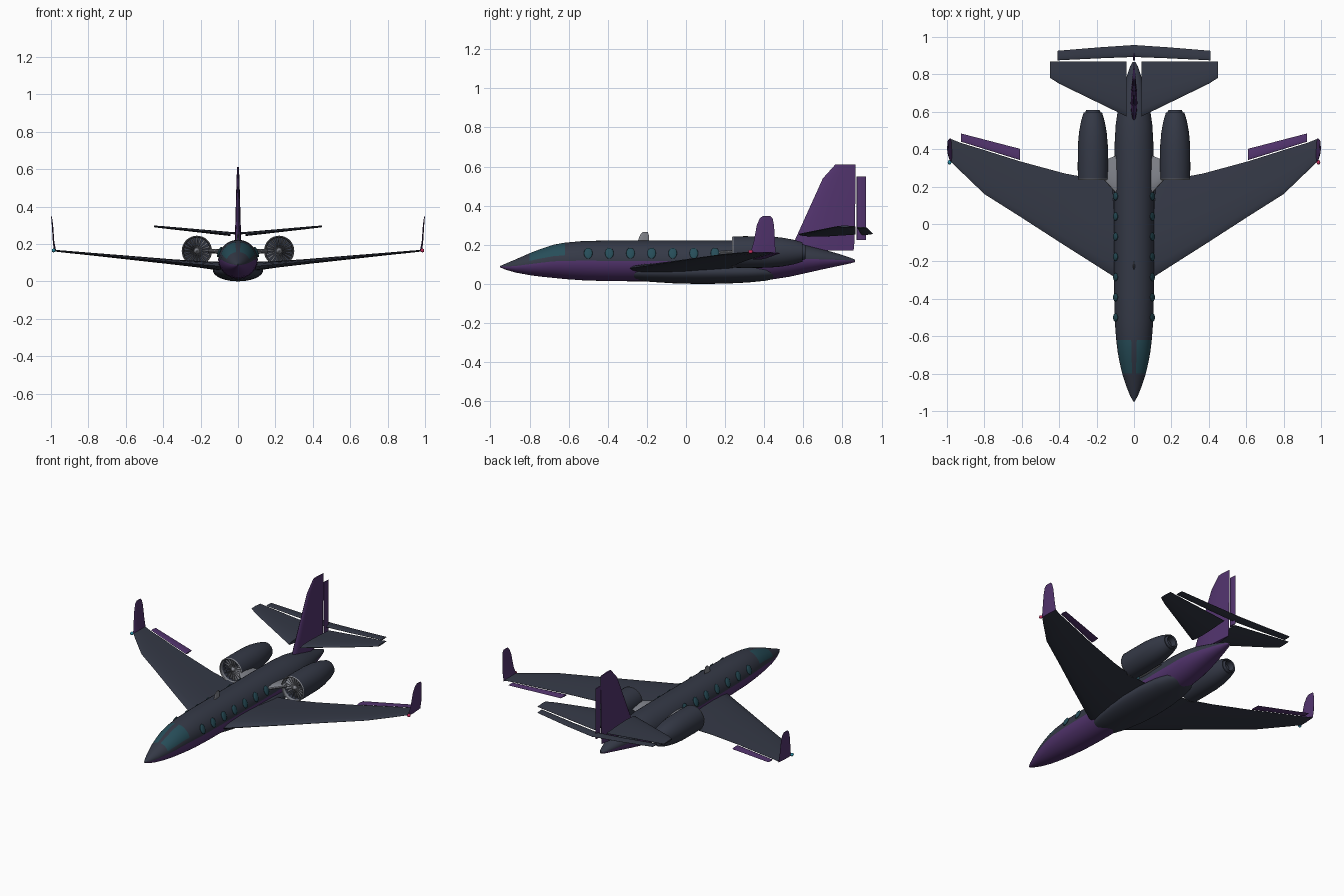
import bpy, math
from mathutils import Vector, Matrix

if "Cube" in bpy.data.objects:
    bpy.data.objects.remove(bpy.data.objects["Cube"])


def mat(name, *rgb):
    m = bpy.data.materials.new(name)
    m.diffuse_color = (*rgb, 1)
    m.use_nodes = True
    m.node_tree.nodes["Principled BSDF"].inputs["Base Color"].default_value = m.diffuse_color
    return m


SLATE = mat("slate", 0.035, 0.041, 0.062)
PURPLE = mat("purple", 0.085, 0.034, 0.155)
TEAL = mat("teal_glass", 0.02, 0.075, 0.10)
METAL = mat("metal", 0.22, 0.23, 0.26)
RED = mat("red_light", 0.6, 0.03, 0.12)
CYAN = mat("cyan_light", 0.03, 0.3, 0.42)


def make(name, verts, faces, material=None, mirror=False, smooth=True):
    me = bpy.data.meshes.new(name)
    me.from_pydata([tuple(v) for v in verts], [], faces)
    ob = bpy.data.objects.new(name, me)
    bpy.context.collection.objects.link(ob)
    if material:
        me.materials.append(material)
    bpy.context.view_layer.objects.active = ob
    bpy.ops.object.select_all(action='DESELECT')
    ob.select_set(True)
    bpy.ops.object.mode_set(mode='EDIT')
    bpy.ops.mesh.select_all(action='SELECT')
    bpy.ops.mesh.normals_make_consistent(inside=False)
    bpy.ops.object.mode_set(mode='OBJECT')
    if smooth:
        bpy.ops.object.shade_smooth_by_angle(angle=math.radians(35))
    if mirror:
        ob.modifiers.new("Mirror", 'MIRROR').use_mirror_merge = False
    return ob


def loft(name, rings, material=None, mirror=False, caps=True):
    n, k = len(rings[0]), len(rings)
    faces = [(r * n + i, r * n + (i + 1) % n, (r + 1) * n + (i + 1) % n, (r + 1) * n + i)
             for r in range(k - 1) for i in range(n)]
    if caps:
        faces += [tuple(range(n)), tuple(range((k - 1) * n, k * n))]
    return make(name, [p for r in rings for p in r], faces, material, mirror)


FOIL = [(0, 0), (.03, .45), (.12, .8), (.3, 1), (.5, .9), (.75, .5), (1, .06)]


def surface(name, sections, material, mirror=True, upright=False):
    """Sections: span, leading y, trailing y, offset, thickness."""
    rings = []
    for s, le, te, off, th in sections:
        prof = [(f, h) for f, h in FOIL] + [(f, -h) for f, h in FOIL[:0:-1]]
        pts = [(le + (te - le) * f, off + h * th / 2) for f, h in prof]
        rings.append([(o, y, s) if upright else (s, y, o) for y, o in pts])
    return loft(name, rings, material, mirror)


def ring(y, z, rx, rz, n=40, x=0):
    return [(x + rx * math.cos(2 * math.pi * i / n), y, z + rz * math.sin(2 * math.pi * i / n))
            for i in range(n)]


def revolve(name, profile, material, x=.22, z=.163, n=32, caps=False):
    return loft(name, [ring(y, z, r, r, n, x) for y, r in profile], material, True, caps)


# Fuselage: y, bottom, top, half width
body = [(-.95, .085, .092, .003), (-.92, .072, .105, .02), (-.87, .058, .126, .04),
        (-.80, .045, .157, .063), (-.74, .037, .18, .077), (-.68, .031, .20, .088),
        (-.62, .025, .211, .095), (-.52, .018, .22, .103), (-.38, .014, .222, .106),
        (.2, .012, .222, .106), (.42, .02, .22, .104), (.53, .037, .212, .098),
        (.62, .057, .197, .085), (.70, .075, .177, .065), (.78, .092, .154, .042),
        (.84, .105, .134, .022), (.865, .112, .124, .008)]
fuselage = loft("fuselage", [ring(y, (b + t) / 2, w, (t - b) / 2) for y, b, t, w in body], SLATE)
fuselage.data.materials.append(PURPLE)
fuselage.data.materials.append(TEAL)
for p in fuselage.data.polygons[:(len(body) - 1) * 40]:
    seg, row = p.index % 40, p.index // 40
    if seg >= 20:
        p.material_index = 1
    elif 3 <= row <= 5 and (2 <= seg <= 8 or 11 <= seg <= 17):
        p.material_index = 2

# Belly fairing under the wing
fair = [(-.30, .01), (-.26, .35), (-.18, .65), (-.06, .9), (.06, 1), (.2, .95), (.32, .75), (.41, .45), (.46, .02)]
loft("belly_fairing", [ring(y, .06, .06 + .075 * s, .03 + .03 * s) for y, s in fair], SLATE)


def ball(name, loc, scale, material, tilt=0, seg=16):
    bpy.ops.mesh.primitive_uv_sphere_add(segments=seg, ring_count=seg // 2, radius=1, location=loc,
                                         rotation=(0, tilt, 0))
    ob = bpy.context.object
    ob.name, ob.scale = name, scale
    ob.data.materials.append(material)
    bpy.ops.object.shade_smooth()


# Cabin windows
for i in range(7):
    for s in (-1, 1):
        ball("cabin_window", (s * .099, -.5 + .108 * i, .157), (.008, .022, .03), TEAL, -s * .37)

# Wings, ailerons, winglets
surface("wing", [(.06, -.31, .24, .076, .05), (.11, -.28, .24, .082, .046), (.22, -.21, .242, .092, .034),
                 (.37, -.115, .27, .106, .027), (.61, .04, .335, .129, .02), (.8, .16, .395, .147, .014),
                 (.93, .285, .435, .159, .011), (.98, .335, .455, .164, .009)], SLATE)
surface("aileron", [(.61, .342, .402, .128, .008), (.925, .44, .484, .158, .006)], PURPLE)
surface("winglet", [(.16, .33, .457, .978, .012), (.21, .345, .456, .986, .008), (.30, .362, .45, .992, .007),
                    (.335, .377, .443, .996, .005), (.347, .392, .432, .997, .004)], PURPLE, upright=True)
ball("wing_light_left", (-.986, .33, .165), (.01, .012, .01), CYAN)
ball("wing_light_right", (.986, .33, .165), (.01, .012, .01), RED)

# Tail surfaces
surface("fin", [(.17, .55, .857, 0, .036), (.22, .555, .862, 0, .034), (.54, .70, .868, 0, .016),
                (.612, .765, .868, 0, .01)], PURPLE, mirror=False, upright=True)
surface("rudder", [(.225, .872, .92, 0, .012), (.55, .872, .92, 0, .008)], PURPLE, mirror=False, upright=True)
surface("tailplane", [(.04, .575, .868, .253, .022), (.40, .75, .868, .289, .012), (.45, .782, .868, .294, .009)], SLATE)
surface("elevator", [(0, .893, .957, .256, .012), (.18, .886, .945, .268, .01), (.41, .875, .926, .288, .007)], SLATE)

# Engine nacelles with duct, exhaust and lip
revolve("engine_nacelle", [(.30, .07), (.25, .072), (.24, .076), (.244, .08), (.30, .081), (.42, .08),
                           (.49, .074), (.55, .063), (.597, .049), (.595, .043), (.55, .04)], SLATE)
revolve("engine_core", [(.54, .042), (.60, .04), (.61, .036), (.605, .03), (.57, .026)], SLATE, caps=True)
revolve("fan_backplate", [(.285, .0715), (.30, .0715)], SLATE, caps=True)
revolve("intake_lip", [(.256, .0705), (.24, .073), (.236, .077), (.243, .081)], METAL)
revolve("fan_spinner", [(.245, .002), (.255, .009), (.268, .016), (.287, .019)], METAL, n=20, caps=True)

# Fan blades
verts, faces = [], []
for i in range(20):
    turn = Matrix.Rotation(2 * math.pi * i / 20, 3, 'Y')
    b = len(verts)
    for r, w in ((.015, .0025), (.07, .0055)):
        for dx, dy in ((-w, .262), (-w + .002, .262), (w, .284), (w - .002, .284)):
            verts.append(turn @ Vector((dx, dy, r)) + Vector((.22, 0, .163)))
    faces += [(b + j, b + (j + 1) % 4, b + 4 + (j + 1) % 4, b + 4 + j) for j in range(4)]
    faces += [(b, b + 1, b + 2, b + 3), (b + 4, b + 5, b + 6, b + 7)]
make("fan_blades", verts, faces, METAL, True, False)

# Engine pylons and roof antenna
surface("engine_pylon", [(.085, .15, .37, .158, .026), (.16, .235, .34, .163, .024)], METAL)
surface("roof_antenna", [(.21, -.25, -.19, 0, .01), (.25, -.235, -.19, 0, .008), (.265, -.222, -.195, 0, .006)],
        METAL, mirror=False, upright=True)
